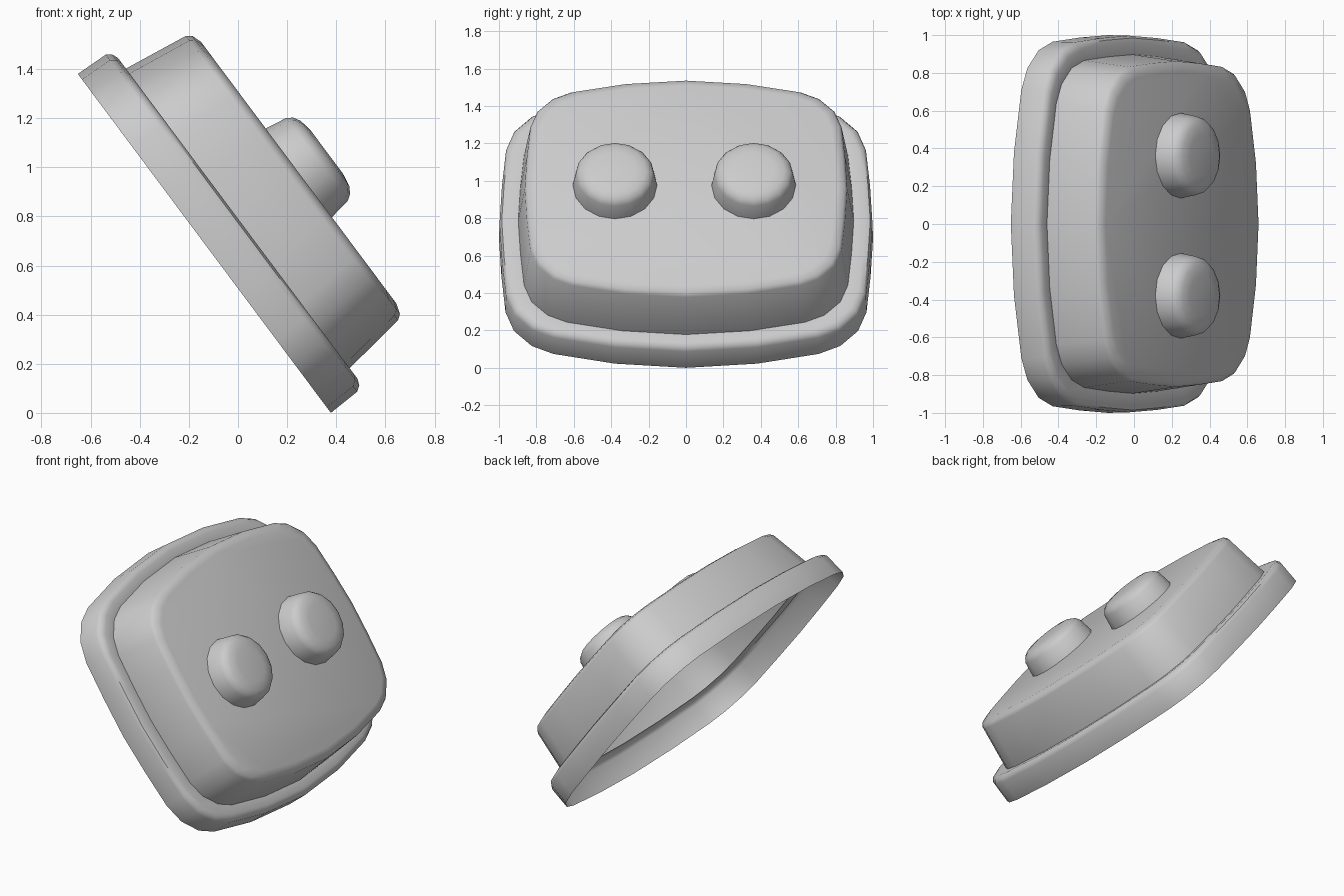
import bpy, bmesh, math
from mathutils import Matrix, Vector

if "Cube" in bpy.data.objects:
    bpy.data.objects.remove(bpy.data.objects["Cube"])

# Tilted frame: local x = world y, local y = up the slope, local z = out of the face
across = Vector((0, 1, 0))
slope = Vector((-0.598, 0, 0.801)).normalized()
normal = across.cross(slope)
frame = Matrix((across, slope, normal)).transposed().to_4x4()
frame.translation = (-0.137, 0, 0.69)


def loft(name, rings, offset=(0, 0, 0)):
    """Skin a stack of rings, cap the last one, leave the first one open."""
    bm = bmesh.new()
    loops = [[bm.verts.new(frame @ (Vector(p) + Vector(offset))) for p in r] for r in rings]
    n = len(loops[0])
    for a, b in zip(loops, loops[1:]):
        for i in range(n):
            j = (i + 1) % n
            bm.faces.new((a[i], a[j], b[j], b[i]))
    bm.faces.new(loops[-1])
    mesh = bpy.data.meshes.new(name)
    bm.to_mesh(mesh)
    bm.free()
    ob = bpy.data.objects.new(name, mesh)
    bpy.context.collection.objects.link(ob)
    bpy.ops.object.select_all(action='DESELECT')
    ob.select_set(True)
    bpy.context.view_layer.objects.active = ob
    bpy.ops.object.shade_smooth_by_angle(angle=math.radians(40))
    return ob


# Bulged, rounded rectangle outline from one quarter, mirrored to four
quarter = [(1, 0), (0.987, 0.25), (0.965, 0.49), (0.92, 0.615),
           (0.825, 0.715), (0.71, 0.768), (0.38, 0.833), (0, 0.861)]
half = quarter + [(-x, y) for x, y in quarter[-2::-1]]
outline = half + [(x, -y) for x, y in half[-2:0:-1]]

# Hollow housing: flange, ledge, tapered body, rounded front (depth, half width, half height)
sections = [(0, 1.0, 0.861), (0.138, 0.997, 0.856), (0.16, 0.985, 0.84),
            (0.17, 0.957, 0.815), (0.165, 0.897, 0.762), (0.445, 0.862, 0.722),
            (0.466, 0.847, 0.707), (0.48, 0.805, 0.665)]
loft("housing", [[(x * w, y * h / 0.861, d) for x, y in outline] for d, w, h in sections])

# Two round buttons (radius, depth)
profile = [(0.227, 0.47), (0.21, 0.572), (0.194, 0.596), (0.165, 0.613), (0.11, 0.622)]
sides = 16
for name, y in (("button_left", -0.38), ("button_right", 0.362)):
    loft(name, [[(r * math.cos(i * math.tau / sides), r * math.sin(i * math.tau / sides), d)
                 for i in range(sides)] for r, d in profile], (y, 0, 0))
